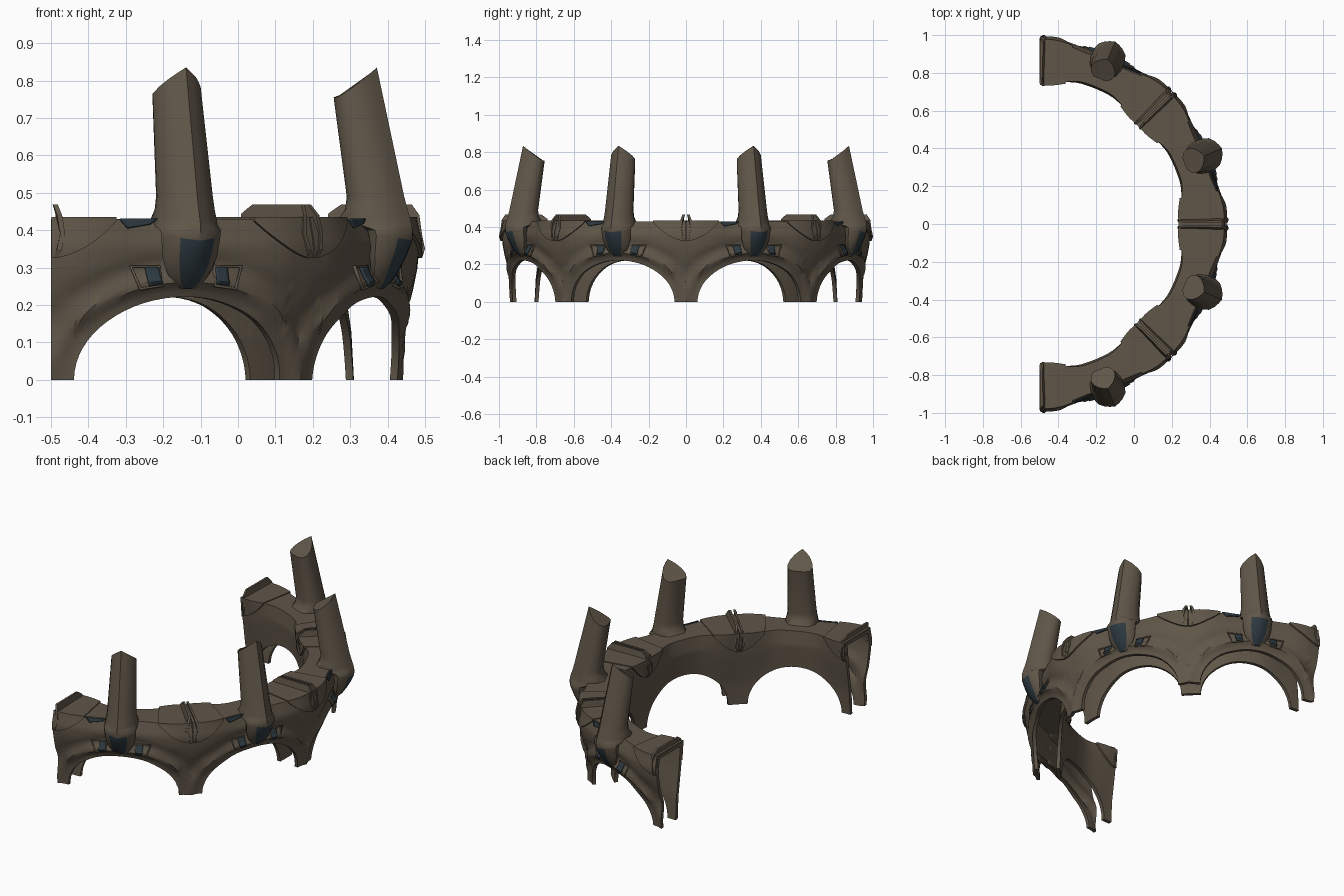
import bpy, bmesh, math

if "Cube" in bpy.data.objects:
    bpy.data.objects.remove(bpy.data.objects["Cube"])

STONE = bpy.data.materials.new("weathered_brown")
STONE.diffuse_color = (0.118, 0.094, 0.066, 1)
STONE.use_nodes = True
STONE.node_tree.nodes["Principled BSDF"].inputs["Base Color"].default_value = STONE.diffuse_color
BLUE = bpy.data.materials.new("dark_slate_blue")
BLUE.diffuse_color = (0.026, 0.042, 0.053, 1)
BLUE.use_nodes = True
BLUE.node_tree.nodes["Principled BSDF"].inputs["Base Color"].default_value = BLUE.diffuse_color

rad = math.radians
CENTRES = [-67.5, -22.5, 22.5, 67.5]      # arch bays around the half ring
HALF, ARCH_Z = 18.7, 0.222                # arch half angle and height


def P(r, deg, z):
    return (-0.5 + r * math.cos(rad(deg)), r * math.sin(rad(deg)), z)


def lerp_table(tab, z):
    if z <= tab[0][0]:
        return tab[0][1]
    for (z0, r0), (z1, r1) in zip(tab, tab[1:]):
        if z <= z1:
            return r0 + (r1 - r0) * (z - z0) / (z1 - z0)
    return tab[-1][1]


OUT_PIER = [(0, .928), (.13, .938), (.2, .96), (.3, .98), (.36, .985), (.43, .968)]
OUT_MID = [(.2, .935), (.26, .957), (.31, .955), (.36, .958), (.43, .935)]
IN_PIER = [(0, .79), (.13, .783), (.3, .757), (.43, .745)]
IN_MID = [(.2, .787), (.35, .775), (.43, .785)]


def blend(d):
    t = min(1, max(0, (abs(d) - 5) / 14))
    return t * t * (3 - 2 * t)


def r_out(d, z):
    """Outer wall radius, d = degrees from bay centre; includes the brow round the arch."""
    w = blend(d)
    q = math.hypot(d / HALF, z / ARCH_Z)
    brow = .013 * math.exp(-((q - 1.2) / .06) ** 2) - .009 * math.exp(-((q - 1.42) / .09) ** 2)
    return lerp_table(OUT_MID, z) * (1 - w) + lerp_table(OUT_PIER, z) * w + brow


def r_in(d, z):
    w = blend(d)
    return lerp_table(IN_MID, z) * (1 - w) + lerp_table(IN_PIER, z) * w


def finish(name, bm, mats=(STONE,), angle=35):
    bmesh.ops.remove_doubles(bm, verts=bm.verts, dist=1e-5)
    bmesh.ops.recalc_face_normals(bm, faces=bm.faces)
    me = bpy.data.meshes.new(name)
    bm.to_mesh(me)
    bm.free()
    ob = bpy.data.objects.new(name, me)
    bpy.context.collection.objects.link(ob)
    for m in mats:
        me.materials.append(m)
    bpy.ops.object.select_all(action='DESELECT')
    ob.select_set(True)
    bpy.context.view_layer.objects.active = ob
    bpy.ops.object.shade_smooth_by_angle(angle=rad(angle))
    return ob


def loft(bm, rings, mat=None):
    """Join equal closed rings of points and cap the ends; mat(i, j) may pick a material."""
    vs = [[bm.verts.new(p) for p in ring] for ring in rings]
    n = len(rings[0])
    for i in range(len(vs) - 1):
        for j in range(n):
            k = (j + 1) % n
            f = bm.faces.new((vs[i][j], vs[i][k], vs[i + 1][k], vs[i + 1][j]))
            if mat:
                f.material_index = mat(i, j)
    bm.faces.new(vs[0])
    bm.faces.new(vs[-1])


def hoop(a, d, zb_top, off, inset, n=16):
    """Upside-down U section of the hollow beam: zb_top = (bottom, outer top, ceiling)."""
    zb, zt, zc = zb_top
    up = [zb + (zt - zb) * i / n for i in range(n + 1)]
    inn = [zb + (zc - zb) * i / n for i in range(n + 1)]
    return ([P(r_out(d, z) + off, a, z) for z in up] +
            [P(r_in(d, z) - off, a, z) for z in reversed(up)] +
            [P(r_in(d, z) + inset, a, z) for z in inn] +
            [P(r_out(d, z) - inset, a, z) for z in reversed(inn)])


# Arcade: hollow beam swept round the ring, both walls cut by the arches
def section(c, d):
    q = 1 - (d / HALF) ** 2
    h = ARCH_Z * math.sqrt(q) if q > 0 else 0
    return hoop(c + d, d, (h, .43, .412), 0, .02)


steps = [-HALF * math.cos(math.pi * i / 32) for i in range(33)]
steps = [-22.5, -21.3, -20] + steps + [20, 21.3]
bm = bmesh.new()
loft(bm, [section(c, d) for c in CENTRES for d in steps] + [section(67.5, 22.5)])
finish("arcade_wall", bm)


# Collars: raised fans that wrap the beam on both sides of every seam
def collar(seam, side):
    bm, rings = bmesh.new(), []
    for i in range(13):
        u = .1 + 10.4 * i / 12
        zb = .325 + .1 * (u / 10.5) ** 1.8
        rings.append(hoop(seam + side * u, 22.5 - u, (zb, .435, .428), .01, .004, 5))
    loft(bm, rings)
    finish("seam_collar", bm)


# Crest plates: thin wavy fins standing in pairs over every seam
CREST = [(.992, .325), (1.0, .35), (.992, .39), (.985, .44), (.965, .468), (.775, .468),
         (.742, .445), (.735, .40), (.73, .36), (.74, .325),
         (.765, .325), (.765, .42), (.955, .42), (.968, .325)]


def crest(seam, side):
    def ring(extra):
        return [P(r, seam + side * (.35 + extra + 1.1 * math.sin(math.pi * min(1, (z - .325) / .143))), z)
                for r, z in CREST]
    bm = bmesh.new()
    loft(bm, [ring(0), ring(.75)])
    finish("seam_crest", bm, angle=25)


for seam in (-90, -45, 0, 45, 90):
    for side in (-1, 1):
        if abs(seam + side) < 90:
            collar(seam, side)
            crest(seam, side)


# Pylons: leaning towers with a ridged outer face, gabled slanted top and blue shield at the foot
def pylon(c):
    def ring(z, ro, ri, w, slope=0, gable=0):
        half = [(0, 0), (.08, .3), (.18, .58), (.38, .88), (.62, 1), (.85, .85), (1, .5)]
        prof = half + [(f, -s) for f, s in reversed(half[1:])]
        pts = []
        for f, s in prof:
            r, t = ro - f * (ro - ri), s * w
            x, y, _ = P(r, c, 0)
            pts.append((x - t * math.sin(rad(c)), y + t * math.cos(rad(c)),
                        z - slope * f - gable * abs(s)))
        return pts
    rows = [ring(.243, .960, .94, .02), ring(.262, .982, .94, .048), ring(.30, 1.008, .94, .070),
            ring(.335, 1.028, .935, .08), ring(.372, 1.045, .935, .085, 0, -.012),
            ring(.40, 1.046, .93, .087), ring(.415, 1.044, .86, .089), ring(.43, 1.04, .85, .089),
            ring(.455, 1.032, .868, .082), ring(.49, 1.022, .872, .078),
            ring(.835, .943, .832, .068, .065, .03)]
    bm = bmesh.new()
    loft(bm, rows, mat=lambda i, j: 1 if i < 4 and j in (0, 1, 11, 12) else 0)
    finish("pylon", bm, (STONE, BLUE), 38)


# Wall patch: small four-cornered plate hugging the outer wall
def patch(name, c, corners, mat, off=.004, n=5):
    bm, grid = bmesh.new(), []
    (a, b, e, f) = corners
    for i in range(n + 1):
        row = []
        for j in range(n + 1):
            s, t = i / n, j / n
            d, z = [(a[k] * (1 - s) + b[k] * s) * (1 - t) + (f[k] * (1 - s) + e[k] * s) * t for k in (0, 1)]
            row.append(bm.verts.new(P(r_out(d, z) + off, c + d, z)))
        grid.append(row)
    for i in range(n):
        for j in range(n):
            bm.faces.new((grid[i][j], grid[i + 1][j], grid[i + 1][j + 1], grid[i][j + 1]))
    ob = finish(name, bm, (mat,))
    m = ob.modifiers.new("thickness", 'SOLIDIFY')
    m.thickness, m.offset = .006, 0


# Window frame: slim bar following the four corners
def frame(c, corners):
    cu = bpy.data.curves.new("window_frame", 'CURVE')
    cu.dimensions, cu.bevel_depth, cu.bevel_resolution = '3D', .005, 1
    sp = cu.splines.new('POLY')
    sp.points.add(3)
    for p, (d, z) in zip(sp.points, corners):
        p.co = (*P(r_out(d, z) + .003, c + d, z), 1)
    sp.use_cyclic_u = True
    cu.materials.append(STONE)
    bpy.context.collection.objects.link(bpy.data.objects.new("window_frame", cu))


for c in CENTRES:
    pylon(c)
    for s in (-1, 1):
        frame(c, [(s * 4.6, .252), (s * 8.2, .243), (s * 9.6, .303), (s * 4.8, .303)])
        patch("window_pane", c, [(s * 4.7, .255), (s * 6.8, .25), (s * 7.2, .30), (s * 4.9, .30)], BLUE)
    # worn blue paint along the upper outer edge
    patch("worn_paint", c, [(-10.2, .405), (-6.2, .416), (-4.8, .43), (-11.5, .43)], BLUE, .0105)
